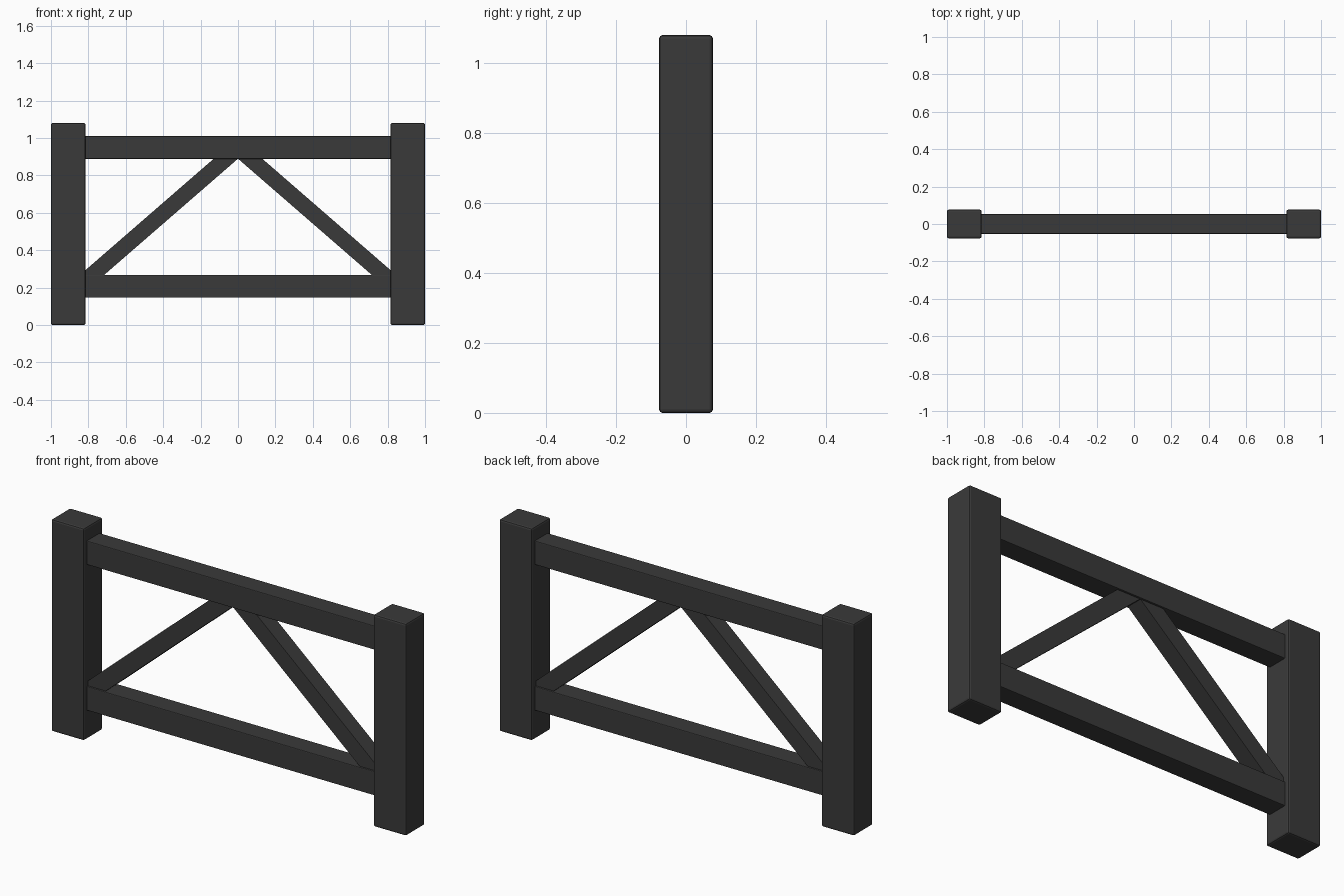
import bpy
from math import atan2, hypot

if "Cube" in bpy.data.objects:
    bpy.data.objects.remove(bpy.data.objects["Cube"])

mat = bpy.data.materials.new("dark_paint")
mat.diffuse_color = (0.042, 0.042, 0.042, 1)
mat.use_nodes = True
mat.node_tree.nodes["Principled BSDF"].inputs["Base Color"].default_value = mat.diffuse_color


def beam(name, centre, size, bevel, angle=0.0):
    """Box with softened edges, turned about the y axis."""
    bpy.ops.mesh.primitive_cube_add(size=1, location=centre)
    ob = bpy.context.object
    ob.name = name
    ob.scale = size
    bpy.ops.object.transform_apply(location=False, rotation=False, scale=True)
    ob.rotation_euler.y = angle
    ob.data.materials.append(mat)
    if bevel:
        mod = ob.modifiers.new("soft_edges", 'BEVEL')
        mod.width = bevel
        mod.segments = 2
    return ob


# Horizontal rails, ends tucked into the posts
for name, z in (("bottom_rail", 0.207), ("top_rail", 0.949)):
    beam(name, (0, 0, z), (1.67, 0.105, 0.122), 0.004)

# Brace centre line, from the bottom rail surface to the top rail surface
x0, z0, x1, z1 = -0.78, 0.268, -0.066, 0.888
length = hypot(x1 - x0, z1 - z0) + 0.12
tilt = atan2(z1 - z0, x1 - x0)

for side, s in (("left", 1), ("right", -1)):
    # End posts
    beam(side + "_post", (-0.9075 * s, 0, 0.54), (0.185, 0.153, 1.08), 0.009)
    # Diagonal braces, ends buried in the rails
    beam(side + "_brace", (s * (x0 + x1) / 2, 0, (z0 + z1) / 2),
         (length, 0.086, 0.085), 0, -s * tilt)
